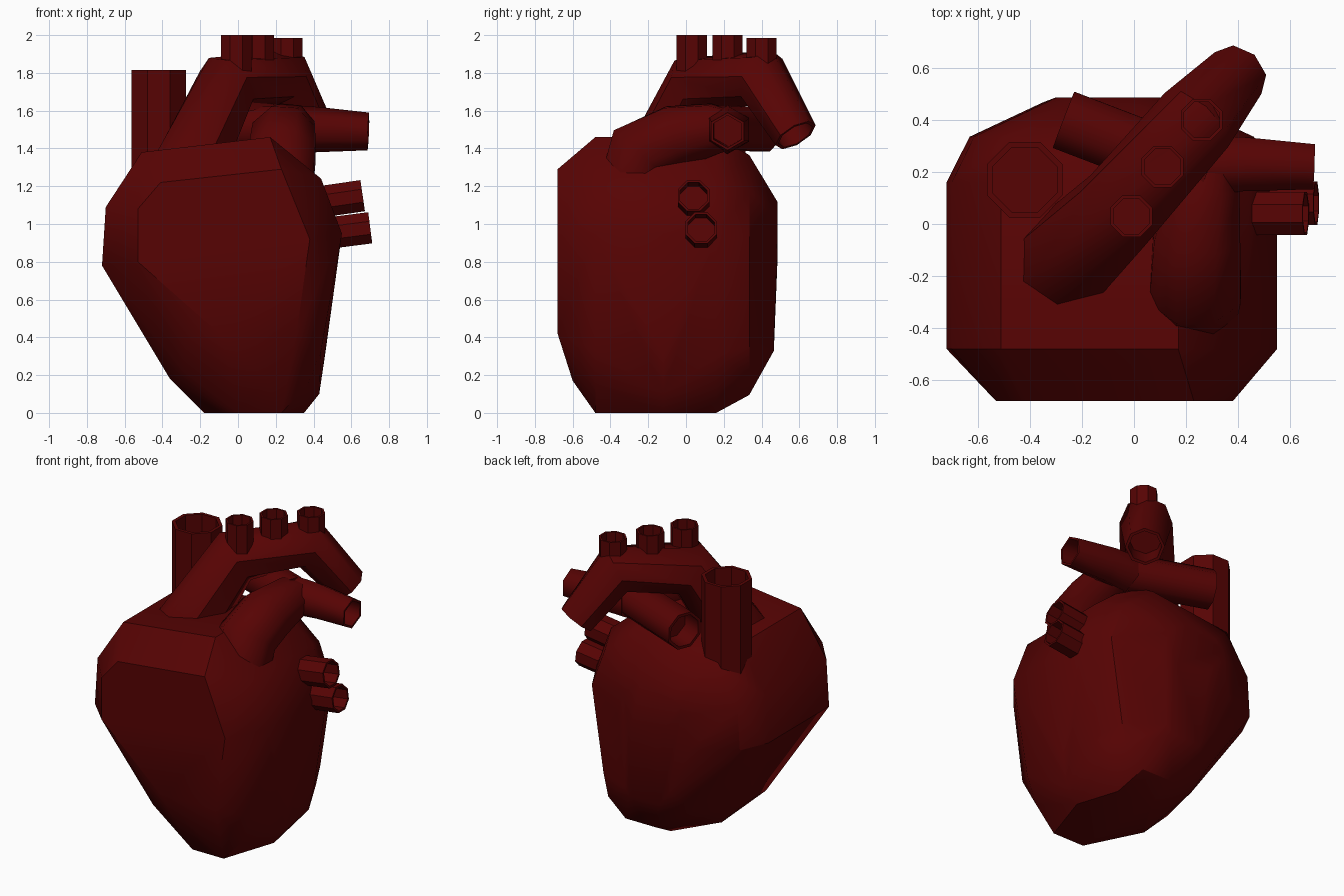
import bpy, bmesh, math
from mathutils import Vector

if "Cube" in bpy.data.objects:
    bpy.data.objects.remove(bpy.data.objects["Cube"])

red = bpy.data.materials.new("dark_red")
red.diffuse_color = (0.095, 0.001, 0.001, 1)
red.use_nodes = True
red.node_tree.nodes["Principled BSDF"].inputs["Base Color"].default_value = red.diffuse_color


def finish(name, bm, angle):
    bmesh.ops.recalc_face_normals(bm, faces=bm.faces)
    me = bpy.data.meshes.new(name)
    bm.to_mesh(me)
    bm.free()
    me.materials.append(red)
    ob = bpy.data.objects.new(name, me)
    bpy.context.collection.objects.link(ob)
    bpy.ops.object.select_all(action='DESELECT')
    ob.select_set(True)
    bpy.context.view_layer.objects.active = ob
    bpy.ops.object.shade_smooth_by_angle(angle=math.radians(angle))
    return ob


def tube(name, path, radii, sides=8, bore=0.14, angle=30):
    """Faceted vessel swept along a path, with an open bore at its last end."""
    pts = [Vector(p) for p in path]
    dirs = [(b - a).normalized() for a, b in zip(pts, pts[1:])]
    tans = [dirs[0]] + [(a + b).normalized() for a, b in zip(dirs, dirs[1:])] + [dirs[-1]]
    stations = list(zip(pts, tans, radii))
    rim = radii[-1] * 0.85
    stations += [(pts[-1], tans[-1], rim), (pts[-1] - dirs[-1] * bore, tans[-1], rim)]
    up = Vector((0, 1, 0)) if abs(dirs[0].y) < 0.7 else Vector((0, 0, 1))
    bm = bmesh.new()
    rings = []
    for p, t, r in stations:
        u = (up - t * up.dot(t)).normalized()
        up = u
        v = t.cross(u)
        ring = []
        for k in range(sides):
            a = 2 * math.pi * (k + 0.5) / sides
            ring.append(bm.verts.new(p + r * (u * math.cos(a) + v * math.sin(a))))
        rings.append(ring)
    for a, b in zip(rings, rings[1:]):
        for k in range(sides):
            j = (k + 1) % sides
            bm.faces.new((a[k], a[j], b[j], b[k]))
    bm.faces.new(rings[0][::-1])
    bm.faces.new(rings[-1])
    return finish(name, bm, angle)


# Heart body: upper outline plus a base that narrows toward front and back
upper = [(.55, .95), (.44, 1.24), (.17, 1.46), (-.51, 1.38), (-.70, 1.09), (-.72, .78)]
wide_base = [(-.36, .18), (-.18, 0), (.35, 0), (.43, .1), (.46, .3)]
front_base = [(-.29, .22), (0, 0), (.23, 0), (.37, .15), (.44, .33)]
back_base = [(-.32, .21), (0, 0), (.26, 0), (.41, .13), (.45, .3)]
front = [(-.04, -.60, .22), (.15, -.60, .17), (.28, -.60, .27), (.31, -.68, .42),
         (.38, -.68, .92), (.23, -.68, 1.29), (-.41, -.68, 1.22), (-.53, -.68, 1.08),
         (-.53, -.68, .80), (-.28, -.585, .38), (-.10, -.68, .42)]
rings = [(-.48, 1, 1, .73, front_base), (-.33, 1, 1, .73, wide_base[:1]),
         (-.12, 1, 1, .73, wide_base), (.16, 1, 1, .73, back_base),
         (.335, .86, .87, .73, back_base), (.465, .42, .55, .73, wide_base),
         (.485, .34, .2, .97, wide_base)]
bm = bmesh.new()
for p in front:
    bm.verts.new(p)
for y, sx, sz, cz, base in rings:
    for x, z in upper + base:
        bm.verts.new((-.09 + (x + .09) * sx, y, cz + (z - .73) * sz))
bmesh.ops.convex_hull(bm, input=bm.verts)
loose = [v for v in bm.verts if not v.link_faces]
bmesh.ops.delete(bm, geom=loose, context='VERTS')
bmesh.ops.dissolve_limit(bm, angle_limit=math.radians(1), verts=bm.verts, edges=bm.edges)
finish("heart_body", bm, 32)

# Aorta arch and its three upper branches
tube("aorta", [(-.30, -.18, 1.22), (-.06, .055, 1.735), (.24, .40, 1.775), (.40, .58, 1.47)],
     [.205, .175, .16, .12], angle=46)
for i, (x, y, top) in enumerate([(-.01, .03, 2.0), (.11, .22, 2.0), (.26, .40, 1.985)]):
    tube(f"aorta_branch_{i + 1}", [(x, y, 1.78), (x, y, top)], [.087, .087], bore=.1)

# Upper vena cava
tube("vena_cava", [(-.42, .17, 1.15), (-.42, .17, 1.815)], [.157, .157], bore=.3)

# Pulmonary trunk with left and right arteries
tube("pulmonary_trunk", [(.24, -.30, 1.2), (.235, -.25, 1.38), (.24, -.06, 1.46),
                         (.27, .14, 1.5), (.30, .27, 1.5)],
     [.17, .19, .18, .145, .10], bore=.01, angle=60)
tube("left_pulmonary_artery", [(.25, .22, 1.5), (.42, .23, 1.5), (.69, .22, 1.49)],
     [.13, .12, .10], sides=6, angle=62)
tube("right_pulmonary_artery", [(.28, .19, 1.51), (-.27, .40, 1.50)], [.125, .125], angle=46)

# Pulmonary veins on the side
for i, (y, z, x) in enumerate([(.04, 1.145, .66), (.08, .975, .70)]):
    tube(f"pulmonary_vein_{i + 1}", [(.35, y, z - .04), (x, y, z + .005)], [.09, .09])
